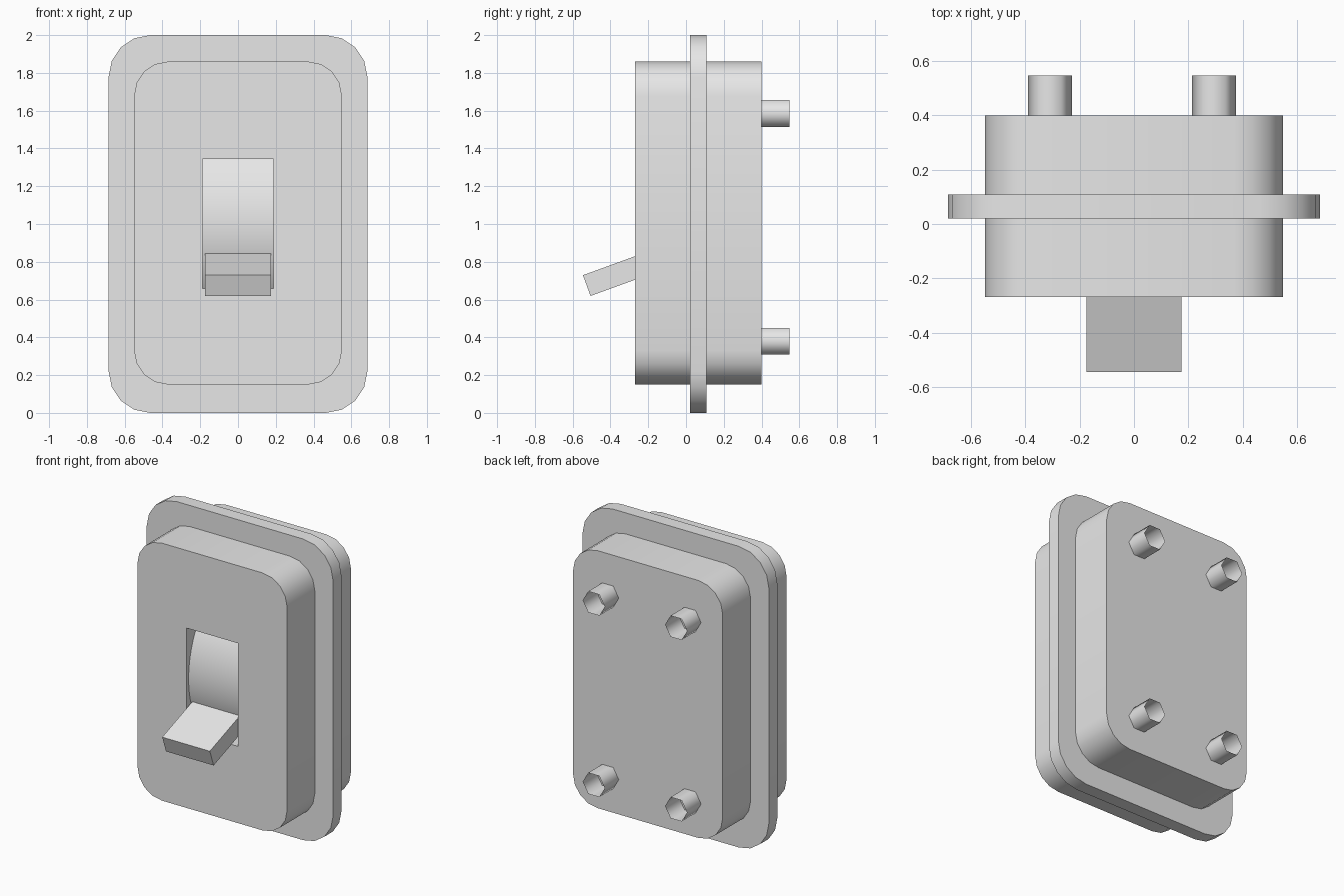
import bpy, bmesh, math
from mathutils import Matrix

cube = bpy.data.objects.get("Cube")
if cube:
    bpy.data.objects.remove(cube, do_unlink=True)

GREY = (0.8, 0.8, 0.8, 1)
mat = bpy.data.materials.new("light grey")
mat.use_nodes = True
mat.diffuse_color = GREY
mat.node_tree.nodes["Principled BSDF"].inputs["Base Color"].default_value = GREY


def activate(ob):
    bpy.ops.object.select_all(action='DESELECT')
    ob.select_set(True)
    bpy.context.view_layer.objects.active = ob


def add(name, bm):
    bmesh.ops.recalc_face_normals(bm, faces=bm.faces)
    me = bpy.data.meshes.new(name)
    bm.to_mesh(me)
    bm.free()
    me.materials.append(mat)
    ob = bpy.data.objects.new(name, me)
    bpy.context.collection.objects.link(ob)
    return ob


def smooth(ob, degrees):
    activate(ob)
    bpy.ops.object.shade_smooth_by_angle(angle=math.radians(degrees))


def prism(name, outline, axis, start, end):
    """Extrude a closed 2D outline along x or y."""
    bm = bmesh.new()
    place = (lambda a, b: (start, a, b)) if axis == 'x' else (lambda a, b: (a, start, b))
    face = bm.faces.new([bm.verts.new(place(a, b)) for a, b in outline])
    ext = bmesh.ops.extrude_face_region(bm, geom=[face])
    d = end - start
    bmesh.ops.translate(bm, vec=(d, 0, 0) if axis == 'x' else (0, d, 0),
                        verts=[v for v in ext["geom"] if isinstance(v, bmesh.types.BMVert)])
    return add(name, bm)


def rounded_rect(half_x, z0, z1, r, steps=4):
    corners = [(half_x - r, z1 - r), (r - half_x, z1 - r),
               (r - half_x, z0 + r), (half_x - r, z0 + r)]
    pts = []
    for i, (cx, cz) in enumerate(corners):
        for s in range(steps + 1):
            t = math.pi / 2 * (i + s / steps)
            pts.append((cx + r * math.cos(t), cz + r * math.sin(t)))
    return pts


def box(name, size, matrix):
    bm = bmesh.new()
    bmesh.ops.create_cube(bm, size=1)
    bmesh.ops.scale(bm, vec=size, verts=bm.verts)
    bmesh.ops.transform(bm, matrix=matrix, verts=bm.verts)
    return add(name, bm)


# Housing with the switch slot cut into its front
housing = prism("housing", rounded_rect(0.55, 0.15, 1.86, 0.18), 'y', -0.27, 0.4)
cutter = box("slot_cutter", (0.376, 0.54, 0.685), Matrix.Translation((0, -0.27, 1.002)))
cutter.hide_render = True
mod = housing.modifiers.new("slot", 'BOOLEAN')
mod.operation = 'DIFFERENCE'
mod.solver = 'EXACT'
mod.object = cutter
activate(housing)
bpy.ops.object.modifier_apply(modifier=mod.name)
bpy.data.objects.remove(cutter, do_unlink=True)
smooth(housing, 30)

# Mounting flange around the housing
flange = prism("flange", rounded_rect(0.685, 0, 2, 0.22), 'y', 0.02, 0.108)
smooth(flange, 30)

# Convex rocker filling the slot
pivot_y, pivot_z, radius = 0.37, 1.0, 0.62
arc = []
for i in range(17):
    t = math.radians(-36 + 72 * i / 16)
    arc.append((pivot_y - radius * math.cos(t), pivot_z + radius * math.sin(t)))
rocker = prism("rocker", arc + [(0.01, arc[-1][1]), (0.01, arc[0][1])], 'x', -0.189, 0.189)
smooth(rocker, 30)

# Lever pointing out and down from the rocker pivot
reach, length = 0.953, 0.5
tilt = Matrix.Translation((0, pivot_y, pivot_z)) @ Matrix.Rotation(math.radians(20), 4, 'X')
box("lever", (0.35, length, 0.117), tilt @ Matrix.Translation((0, length / 2 - reach, 0)))

# Open hexagonal posts on the back
for side, x in (("left", 0.295), ("right", -0.31)):
    for level, z in (("upper", 1.585), ("lower", 0.38)):
        bm = bmesh.new()
        bmesh.ops.create_cone(bm, cap_ends=False, segments=6,
                              radius1=0.081, radius2=0.081, depth=0.148)
        turn = Matrix.Rotation(math.pi / 2, 4, 'X')
        # keep two corners of the hexagon on the horizontal line
        if max(v.co.x for v in bm.verts) < 0.08:
            turn = turn @ Matrix.Rotation(math.pi / 6, 4, 'Z')
        bmesh.ops.transform(bm, matrix=Matrix.Translation((x, 0.473, z)) @ turn, verts=bm.verts)
        post = add(f"{level}_{side}_post", bm)
        smooth(post, 70)
